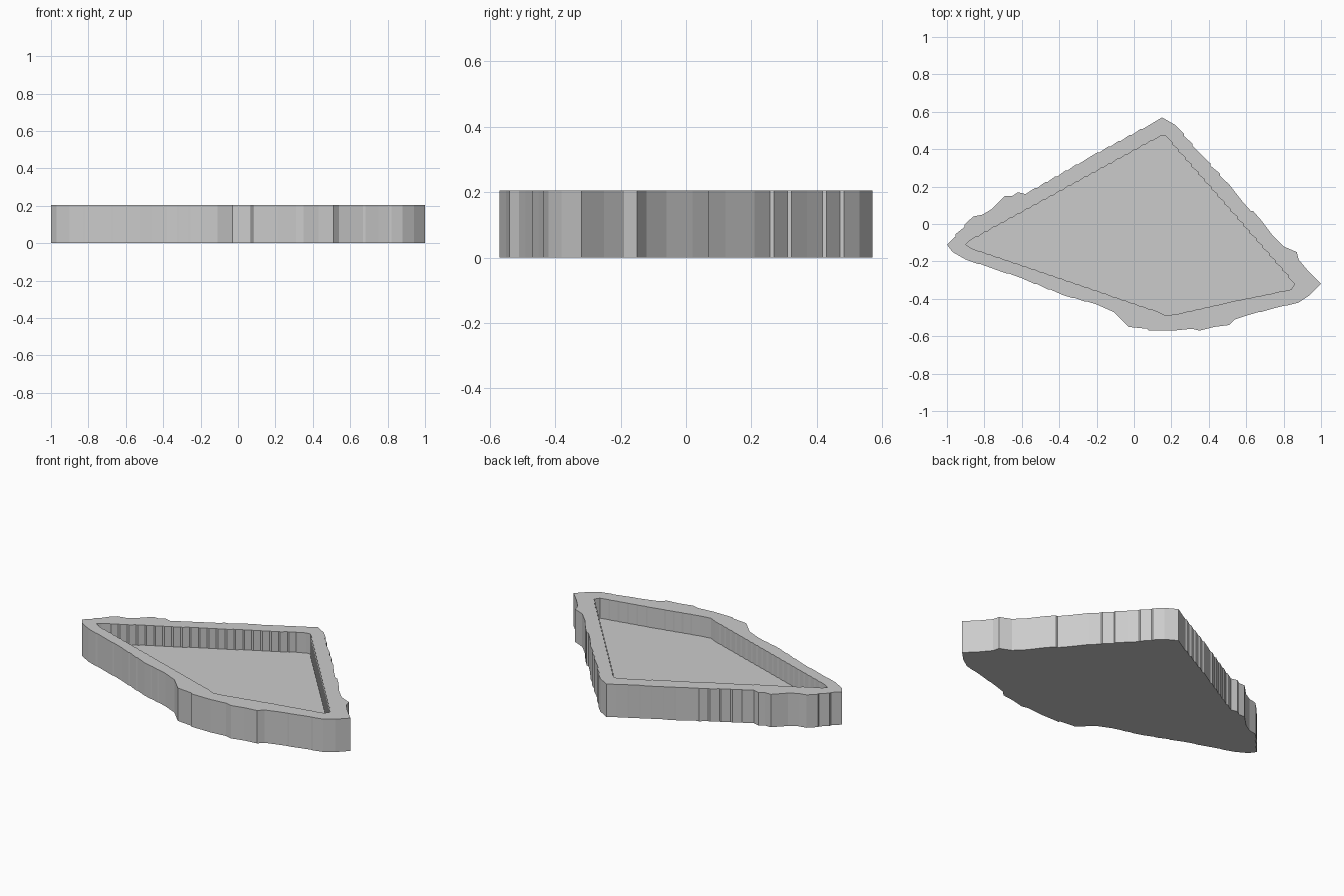
import bpy
import bmesh
from mathutils import Vector

HEIGHT = 0.205
FLOOR = 0.08

cube = bpy.data.objects.get("Cube")
if cube:
    bpy.data.objects.remove(cube, do_unlink=True)

# Key corners in hundredths, anticlockwise from the left tip
OUTER = [(-100, -11), (-97, -15), (-90, -19), (-75, -24), (-60, -29), (-38, -38),
         (-20, -43), (-11, -47), (-3, -55), (7, -56), (8, -57), (21, -57),
         (31, -56), (35, -57), (43, -55), (51, -54), (54, -51), (60, -49),
         (75, -45), (88, -42), (94, -38), (100, -32), (93, -25), (88, -19),
         (87, -15), (80, -12), (74, -6), (68, 2), (58, 12), (51, 21), (36, 37),
         (22, 53), (15, 57), (10, 54), (-25, 35), (-58, 16), (-62, 17),
         (-65, 15), (-69, 15), (-76, 8), (-81, 5), (-86, 4)]
INNER = [(-90, -11), (-87, -13), (13, -47), (17, -49), (24, -48), (50, -42),
         (84, -35), (86, -32), (17, 47), (14, 47), (-88, -9)]


def stepped_outline(corners, spacing):
    """Break long sides into slightly stepped facets, as on a traced edge."""
    points = []
    corners = [Vector(c) / 100 for c in corners]
    for start, end in zip(corners, corners[1:] + corners[:1]):
        side = end - start
        points.append(start)
        # Each step is a short run along the side's main axis
        if abs(side.x) > abs(side.y):
            run = Vector((side.x, 0))
        else:
            run = Vector((0, side.y))
        run = run.normalized() * 0.006
        count = int(side.length / spacing)
        for i in range(1, count):
            middle = start + side * (i / count)
            points += [middle - run, middle + run]
    return points


def make_loop(bm, points, z):
    """Closed loop of vertices and edges at one height."""
    verts = [bm.verts.new((p.x, p.y, z)) for p in points]
    edges = [bm.edges.new(pair) for pair in zip(verts, verts[1:] + verts[:1])]
    return verts, edges


def make_wall(bm, lower, upper):
    """Flat facets joining two matching loops."""
    for i in range(len(lower)):
        j = (i + 1) % len(lower)
        bm.faces.new((lower[i], lower[j], upper[j], upper[i]))


# One plain grey for the whole tray
grey = bpy.data.materials.new("plain_grey")
grey.use_nodes = True
colour = (0.6, 0.6, 0.6, 1)
grey.diffuse_color = colour
grey.node_tree.nodes["Principled BSDF"].inputs["Base Color"].default_value = colour

bm = bmesh.new()
outer = stepped_outline(OUTER, 0.06)
inner = stepped_outline(INNER, 0.05)

# Underside and outer wall
base, _ = make_loop(bm, outer, 0)
rim_out, rim_out_edges = make_loop(bm, outer, HEIGHT)
bm.faces.new(base)
make_wall(bm, base, rim_out)

# Recessed floor and inner wall
floor, _ = make_loop(bm, inner, FLOOR)
rim_in, rim_in_edges = make_loop(bm, inner, HEIGHT)
bm.faces.new(floor)
make_wall(bm, floor, rim_in)

# Flat rim between the two outlines
bmesh.ops.triangle_fill(bm, edges=rim_out_edges + rim_in_edges,
                        use_beauty=True, normal=(0, 0, 1))
bmesh.ops.recalc_face_normals(bm, faces=bm.faces)

mesh = bpy.data.meshes.new("shallow_tray")
bm.to_mesh(mesh)
bm.free()
mesh.materials.append(grey)
tray = bpy.data.objects.new("shallow_tray", mesh)
bpy.context.collection.objects.link(tray)
